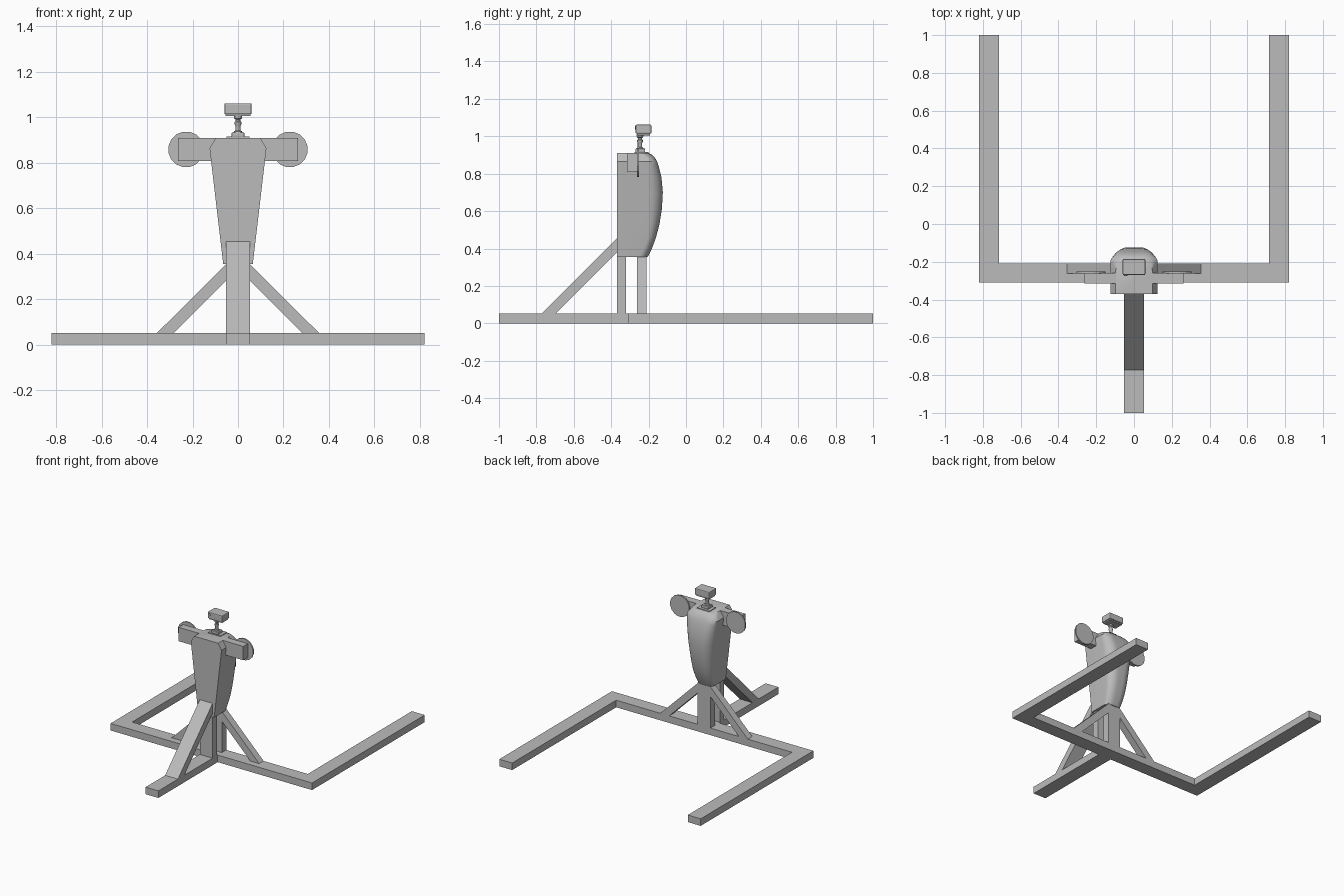
import bpy, bmesh, math
from mathutils import Vector

if "Cube" in bpy.data.objects:
    bpy.data.objects.remove(bpy.data.objects["Cube"], do_unlink=True)

# One plain grey finish for the whole machine
grey = bpy.data.materials.new("plain grey")
grey.use_nodes = True
colour = (0.5, 0.5, 0.5, 1)
grey.diffuse_color = colour
grey.node_tree.nodes["Principled BSDF"].inputs["Base Color"].default_value = colour


def finish(name, bm, smooth=False):
    bmesh.ops.recalc_face_normals(bm, faces=bm.faces)
    mesh = bpy.data.meshes.new(name)
    bm.to_mesh(mesh)
    bm.free()
    mesh.materials.append(grey)
    obj = bpy.data.objects.new(name, mesh)
    bpy.context.collection.objects.link(obj)
    if smooth:
        bpy.ops.object.select_all(action="DESELECT")
        obj.select_set(True)
        bpy.context.view_layer.objects.active = obj
        bpy.ops.object.shade_smooth_by_angle(angle=math.radians(35))
    return obj


def loft(name, rings, smooth=False):
    bm = bmesh.new()
    loops = [[bm.verts.new(p) for p in ring] for ring in rings]
    for a, b in zip(loops, loops[1:]):
        for i in range(len(a)):
            j = (i + 1) % len(a)
            bm.faces.new((a[i], a[j], b[j], b[i]))
    bm.faces.new(loops[0])
    bm.faces.new(loops[-1])
    return finish(name, bm, smooth)


def prism(name, outline, axis, lo, hi):
    # Extrude a 2D outline along x, y or z
    def place(p, d):
        q = list(p)
        q.insert("xyz".index(axis), d)
        return q
    return loft(name, [[place(p, d) for p in outline] for d in (lo, hi)])


def box(name, x, y, z, bevel=0):
    outline = [(x[0], y[0]), (x[1], y[0]), (x[1], y[1]), (x[0], y[1])]
    obj = prism(name, outline, "z", *z)
    if bevel:
        mod = obj.modifiers.new("soft edges", "BEVEL")
        mod.width, mod.segments = bevel, 2
    return obj


def turned(name, centre, profile, sides=16, lean=0):
    # Stack of (radius, height) rings, drifting in y by lean
    x, y, z = centre
    rings = []
    for r, h in profile:
        angles = [2 * math.pi * i / sides for i in range(sides)]
        rings.append([(x + r * math.cos(a), y + lean * h + r * math.sin(a), z + h)
                      for a in angles])
    return loft(name, rings, True)


# Ground frame: U shape plus front foot
u_outline = [(-0.82, -0.31), (0.82, -0.31), (0.82, 1), (0.715, 1),
             (0.715, -0.21), (-0.715, -0.21), (-0.715, 1), (-0.82, 1)]
prism("ground_frame", u_outline, "z", 0, 0.052)
box("front_foot", (-0.052, 0.052), (-1, -0.31), (0, 0.052))

# Uprights and diagonal braces
box("front_post", (-0.052, 0.052), (-0.37, -0.32), (0.05, 0.36))
box("rear_post", (-0.052, 0.052), (-0.262, -0.21), (0.05, 0.36))
prism("front_brace", [(-0.775, 0.05), (-0.7, 0.05), (-0.368, 0.382), (-0.368, 0.457)],
      "x", -0.052, 0.052)
for side, label in ((1, "left"), (-1, "right")):
    brace = [(0.358, 0.05), (0.285, 0.05), (0.05, 0.285), (0.05, 0.357)]
    prism(label + "_brace", [(side * x, z) for x, z in brace], "y", -0.262, -0.21)

# Torso: flat front and sides, bulging rounded back
sections = [(0.355, -0.205), (0.4, -0.182), (0.46, -0.16), (0.53, -0.142),
            (0.61, -0.129), (0.7, -0.124), (0.78, -0.131), (0.84, -0.146),
            (0.865, -0.155), (0.885, -0.166), (0.9, -0.18), (0.91, -0.2)]
rings = []
for z, back in sections:
    w = 0.065 + 0.06 * (z - 0.355) / 0.51
    if z > 0.865:
        w = 0.125 - 0.028 * (z - 0.865) / 0.045
    side_y = min(-0.2, back - 0.045)
    round_x = min(0.07, w * 0.75)
    arc = []
    for i in range(9):
        t = math.pi / 2 * i / 8
        arc.append((w - round_x * (1 - math.cos(t)), side_y + (back - side_y) * math.sin(t)))
    half = [(w, -0.37)] + arc
    rings.append([(x, y, z) for x, y in half] + [(-x, y, z) for x, y in reversed(half)])
loft("torso", rings, True)

# Shoulder bar with a thin disc behind each end
box("shoulder_bar", (-0.263, 0.263), (-0.315, -0.26), (0.808, 0.91))
for side, label in ((1, "left"), (-1, "right")):
    disc = []
    for i in range(16):
        a = 2 * math.pi * (i + 0.5) / 16
        disc.append((side * 0.228 + 0.079 * math.cos(a), 0.859 + 0.079 * math.sin(a)))
    prism(label + "_shoulder_disc", disc, "y", -0.262, -0.252)

# Neck: mounting plates, pivot stem and ball
box("neck_plate", (-0.05, 0.05), (-0.275, -0.2), (0.908, 0.915))
box("neck_base", (-0.028, 0.028), (-0.27, -0.218), (0.914, 0.934), 0.004)
turned("neck_stem", (0, -0.246, 0.93),
       [(0.02, 0), (0.018, 0.008), (0.012, 0.012), (0.012, 0.035), (0.015, 0.04),
        (0.015, 0.05), (0.01, 0.054), (0.01, 0.06), (0.017, 0.066), (0.019, 0.08)])

# Sensor head with a recessed lower rim and a small lens
box("head_rim", (-0.055, 0.055), (-0.262, -0.192), (1.005, 1.016), 0.003)
box("head", (-0.06, 0.06), (-0.27, -0.185), (1.014, 1.062), 0.006)
lens = [(-0.043 + 0.009 * math.cos(math.pi * i / 6), 1.046 + 0.009 * math.sin(math.pi * i / 6))
        for i in range(12)]
prism("head_lens", lens, "y", -0.274, -0.268)
